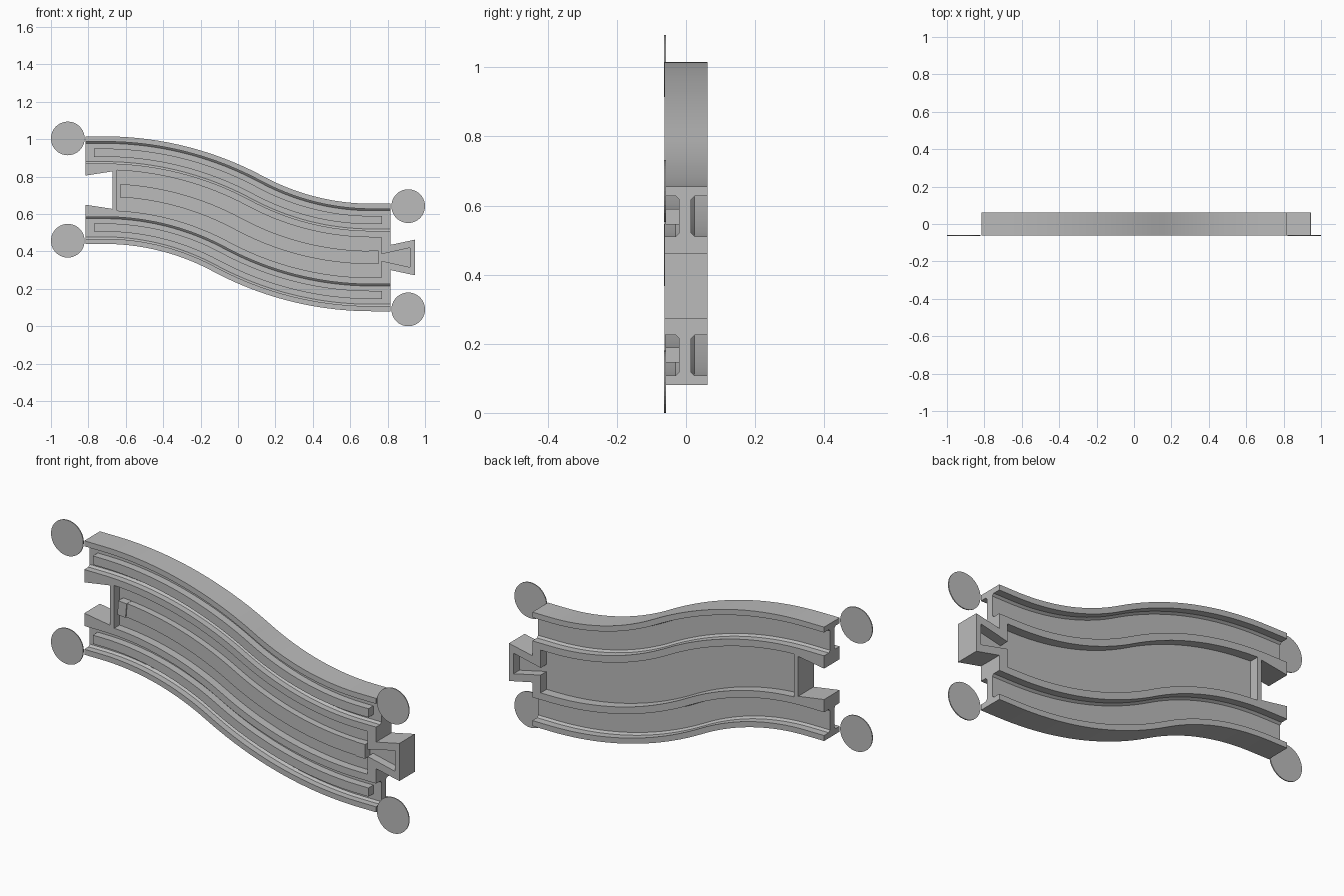
import bpy, bmesh, math

cube = bpy.data.objects.get("Cube")
if cube:
    bpy.data.objects.remove(cube, do_unlink=True)

grey = bpy.data.materials.new("light_grey")
grey.use_nodes = True
colour = (0.5, 0.5, 0.5, 1)
grey.diffuse_color = colour
grey.node_tree.nodes["Principled BSDF"].inputs["Base Color"].default_value = colour

END = 0.815             # half length of the track body
FRONT, BACK = -0.0625, 0.0625
WEB_FRONT, WEB_BACK = -0.02, 0.015
HIGH, LOW = 0.7275, 0.3675
MID = (HIGH + LOW) / 2
RUN = 0.715             # half length of the curved stretch
DROP = HIGH - MID
RADIUS = (RUN ** 2 + DROP ** 2) / (2 * DROP)


def centre(x):
    """Height and slope of the S-shaped centre line."""
    u = max(0, RUN - abs(x))
    a = math.asin(u / RADIUS)
    fall = RADIUS * (1 - math.cos(a))
    return (HIGH - fall if x < 0 else LOW + fall), a


def finish(name, bm, smooth=False):
    bmesh.ops.recalc_face_normals(bm, faces=bm.faces)
    mesh = bpy.data.meshes.new(name)
    bm.to_mesh(mesh)
    bm.free()
    mesh.materials.append(grey)
    ob = bpy.data.objects.new(name, mesh)
    bpy.context.collection.objects.link(ob)
    if smooth:
        bpy.ops.object.select_all(action='DESELECT')
        ob.select_set(True)
        bpy.context.view_layer.objects.active = ob
        bpy.ops.object.shade_smooth_by_angle(angle=math.radians(25))
    return ob


def sweep(name, profile, x0, x1, steps=48):
    """Carry a closed (offset, y) profile along the centre line."""
    bm = bmesh.new()
    rings = []
    for i in range(steps + 1):
        x = x0 + (x1 - x0) * i / steps
        z, a = centre(x)
        rings.append([bm.verts.new((x + o * math.sin(a), y, z + o * math.cos(a)))
                      for o, y in profile])
    n = len(profile)
    for r, s in zip(rings, rings[1:]):
        for j in range(n):
            k = (j + 1) % n
            bm.faces.new((r[j], r[k], s[k], s[j]))
    bm.faces.new(rings[0])
    bm.faces.new(rings[-1])
    return finish(name, bm, True)


def bar(o0, o1, y0, y1):
    return [(o0, y0), (o1, y0), (o1, y1), (o0, y1)]


def prism(name, points, base, y0=FRONT, y1=BACK):
    """Extrude an (x, height) outline through the depth."""
    bm = bmesh.new()
    face = bm.faces.new([bm.verts.new((x, y0, base + z)) for x, z in points])
    out = bmesh.ops.extrude_face_region(bm, geom=[face])
    moved = [v for v in out["geom"] if isinstance(v, bmesh.types.BMVert)]
    bmesh.ops.translate(bm, verts=moved, vec=(0, y1 - y0, 0))
    return finish(name, bm)


# Rail section: ridge, chamfered groove and outer flange on both faces
INNER, G0, G1, OUTER, CH = 0.108, 0.1425, 0.26, 0.2875, 0.01


def groove(rim, floor):
    side = CH if rim > floor else -CH
    return [(INNER, rim), (G0, rim), (G0, floor + side), (G0 + CH, floor),
            (G1 - CH, floor), (G1, floor + side), (G1, rim), (OUTER, rim)]


rail = groove(FRONT, WEB_FRONT) + groove(BACK, WEB_BACK)[::-1]

for side, word in ((1, "upper"), (-1, "lower")):
    def flip(points):
        return [(a, side * b) for a, b in points]

    sweep(word + "_rail", [(side * o, y) for o, y in rail], -END, END)
    # Raised strip inside the front groove
    sweep(word + "_rail_strip", bar(side * 0.178, side * 0.222, -0.059, WEB_FRONT + 0.002),
          -0.77, 0.77)
    # Prong beside the socket
    prism(word + "_socket_prong",
          flip([(-END, 0.078), (-0.66, 0.102), (-0.66, 0.112), (-END, 0.112)]), HIGH)
    # End wall next to the tongue
    prism(word + "_end_wall",
          flip([(0.768, 0.018), (END, 0.029), (END, 0.111), (0.768, 0.111)]), LOW)
    # Flaring side of the hollow tongue
    prism(word + "_tongue_side",
          flip([(0.79, 0.023), (0.92, 0.052), (0.945, 0.095), (0.79, 0.062)]), LOW)

# Centre panel with its raised strip
sweep("centre_panel", bar(-0.11, 0.11, WEB_FRONT, WEB_BACK), -0.66, 0.775)
sweep("centre_strip", bar(-0.035, 0.035, -0.054, WEB_FRONT + 0.002), -0.63, 0.75)
for word, x0, x1 in (("left", 0.70, 0.75), ("right", -0.63, -0.585)):
    sweep(word + "_strip_end", bar(-0.036, 0.036, -0.059, WEB_FRONT + 0.002), x0, x1 + 0.001, 4)

# Socket back wall
prism("socket_wall", [(-0.67, -0.111), (-0.648, -0.111), (-0.648, 0.111), (-0.67, 0.111)], HIGH)

# Tongue tip and the web inside its pocket
prism("tongue_tip", [(0.92, -0.052), (0.945, -0.095), (0.945, 0.095), (0.92, 0.052)], LOW)
prism("tongue_web", [(0.765, -0.02), (0.925, -0.054), (0.925, 0.054), (0.765, 0.02)], LOW,
      WEB_FRONT, WEB_BACK)

# Thin round corner tabs on the front plane
for name, x, z in (("upper_right_tab", -0.91, 1.004), ("lower_right_tab", -0.91, 0.457),
                   ("upper_left_tab", 0.91, 0.642), ("lower_left_tab", 0.91, 0.09)):
    ring = [(x + 0.09 * math.cos(t * math.tau / 40), 0.09 * math.sin(t * math.tau / 40))
            for t in range(40)]
    prism(name, ring, z, FRONT - 0.001, FRONT + 0.004)
